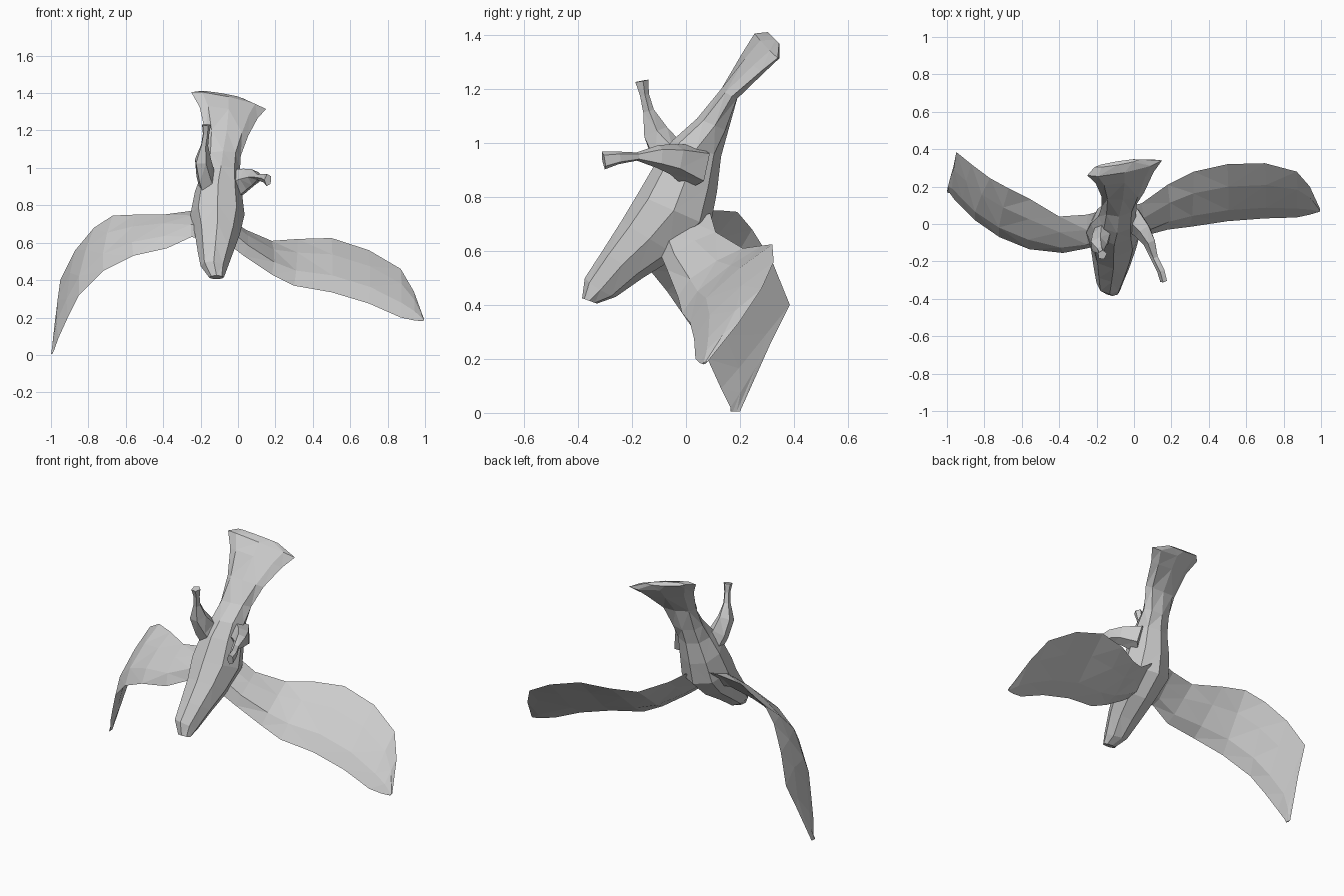
import bpy, bmesh, math
from mathutils import Vector as V


def loft(name, rings):
    """Skin equal-sized rings of points and cap both ends."""
    bm = bmesh.new()
    loops = [[bm.verts.new(p) for p in r] for r in rings]
    n = len(loops[0])
    for a, b in zip(loops, loops[1:]):
        for i in range(n):
            j = (i + 1) % n
            bm.faces.new((a[i], a[j], b[j], b[i]))
    bm.faces.new(loops[0])
    bm.faces.new(loops[-1])
    bmesh.ops.triangulate(bm, faces=bm.faces[:])
    bmesh.ops.recalc_face_normals(bm, faces=bm.faces[:])
    me = bpy.data.meshes.new(name)
    bm.to_mesh(me)
    bm.free()
    ob = bpy.data.objects.new(name, me)
    bpy.context.collection.objects.link(ob)
    return ob


def oval(c, u, v, n):
    return [c + u * math.cos(math.tau * i / n) + v * math.sin(math.tau * i / n)
            for i in range(n)]


# Body from head to tail: front y,z / back y,z / centre x / half width / roll in y,z
body = [
    (-.385, .425, -.33, .405, -.115, .04, 0, 0),
    (-.375, .50, -.26, .43, -.13, .07, 0, -.01),
    (-.31, .60, -.16, .50, -.12, .095, 0, 0),
    (-.24, .71, -.03, .58, -.11, .12, 0, 0),
    (-.18, .81, .09, .69, -.11, .145, 0, 0),
    (-.11, .93, .115, .82, -.105, .125, 0, 0),
    (-.05, 1.01, .13, .95, -.09, .10, 0, 0),
    (.04, 1.09, .155, 1.04, -.08, .095, .01, 0),
    (.13, 1.20, .19, 1.165, -.06, .115, .01, -.01),
    (.22, 1.315, .275, 1.275, -.05, .155, .03, -.03),
    (.275, 1.38, .325, 1.34, -.05, .20, .04, -.045),
    (.315, 1.40, .335, 1.38, -.09, .12, .02, -.02),
]
rings = []
for y0, z0, y1, z1, x, w, ry, rz in body:
    f, b = V((x, y0, z0)), V((x, y1, z1))
    rings.append(oval((f + b) / 2, V((w, ry, rz)), (f - b) / 2, 8))
loft("body_and_tail", rings)


# Wings: list of (leading point, trailing point, thickness)
def wing(name, sections):
    rings = []
    for i, (lead, trail, t) in enumerate(sections):
        a, b = V(lead), V(trail)
        p, q = sections[max(i - 1, 0)], sections[min(i + 1, len(sections) - 1)]
        span = V(q[0]) + V(q[1]) - V(p[0]) - V(p[1])
        n = (b - a).cross(span).normalized()
        if n.z < 0:
            n = -n
        rings.append([a, a.lerp(b, .25) + n * t, a.lerp(b, .65) + n * t * .8, b,
                      a.lerp(b, .65) - n * t * .2, a.lerp(b, .25) - n * t * .5])
    loft(name, rings)


wing("right_wing", [
    ((-.06, -.10, .60), (-.06, .09, .74), .04),
    ((.03, -.07, .53), (.04, .11, .67), .035),
    ((.18, -.03, .43), (.18, .21, .61), .03),
    ((.30, -.015, .37), (.32, .28, .62), .025),
    ((.50, .015, .335), (.50, .32, .625), .025),
    ((.70, .03, .275), (.70, .325, .56), .025),
    ((.87, .035, .20), (.87, .28, .46), .02),
    ((.94, .05, .185), (.94, .20, .34), .015),
    ((.99, .065, .18), (.995, .08, .19), .005),
])
wing("left_wing", [
    ((-.14, -.10, .62), (-.14, .08, .78), .04),
    ((-.25, -.13, .63), (-.25, .05, .77), .04),
    ((-.38, -.155, .57), (-.40, .04, .75), .03),
    ((-.56, -.135, .53), (-.55, .13, .75), .025),
    ((-.72, -.07, .45), (-.67, .19, .745), .025),
    ((-.85, .02, .32), (-.77, .245, .68), .025),
    ((-.91, .08, .20), (-.87, .32, .56), .02),
    ((-.96, .13, .09), (-.95, .385, .40), .015),
    ((-.985, .165, .02), (-.965, .31, .25), .01),
    ((-.995, .165, .005), (-.995, .20, .005), .004),
])


# Legs: path points with width and depth radii
def leg(name, path):
    pts = [V(p[:3]) for p in path]
    rings = []
    for i, p in enumerate(path):
        d = pts[min(i + 1, len(pts) - 1)] - pts[max(i - 1, 0)]
        u = d.cross(V((.3, .8, -.5))).normalized() if abs(d.z) > abs(d.y) else d.cross(V((0, 0, 1))).normalized()
        v = d.cross(u).normalized()
        rings.append(oval(pts[i], u * p[3], v * p[4], 5))
    loft(name, rings)


leg("right_leg", [
    (-.02, .04, .91, .07, .09),
    (.05, -.04, .94, .05, .06),
    (.085, -.10, .95, .035, .045),
    (.11, -.18, .95, .022, .016),
    (.145, -.25, .945, .022, .025),
    (.16, -.305, .935, .02, .035),
])
leg("left_leg", [
    (-.14, .0, .86, .06, .09),
    (-.175, -.07, .96, .05, .07),
    (-.19, -.115, 1.04, .045, .05),
    (-.18, -.14, 1.12, .02, .022),
    (-.172, -.155, 1.18, .018, .018),
    (-.17, -.165, 1.23, .025, .027),
])
